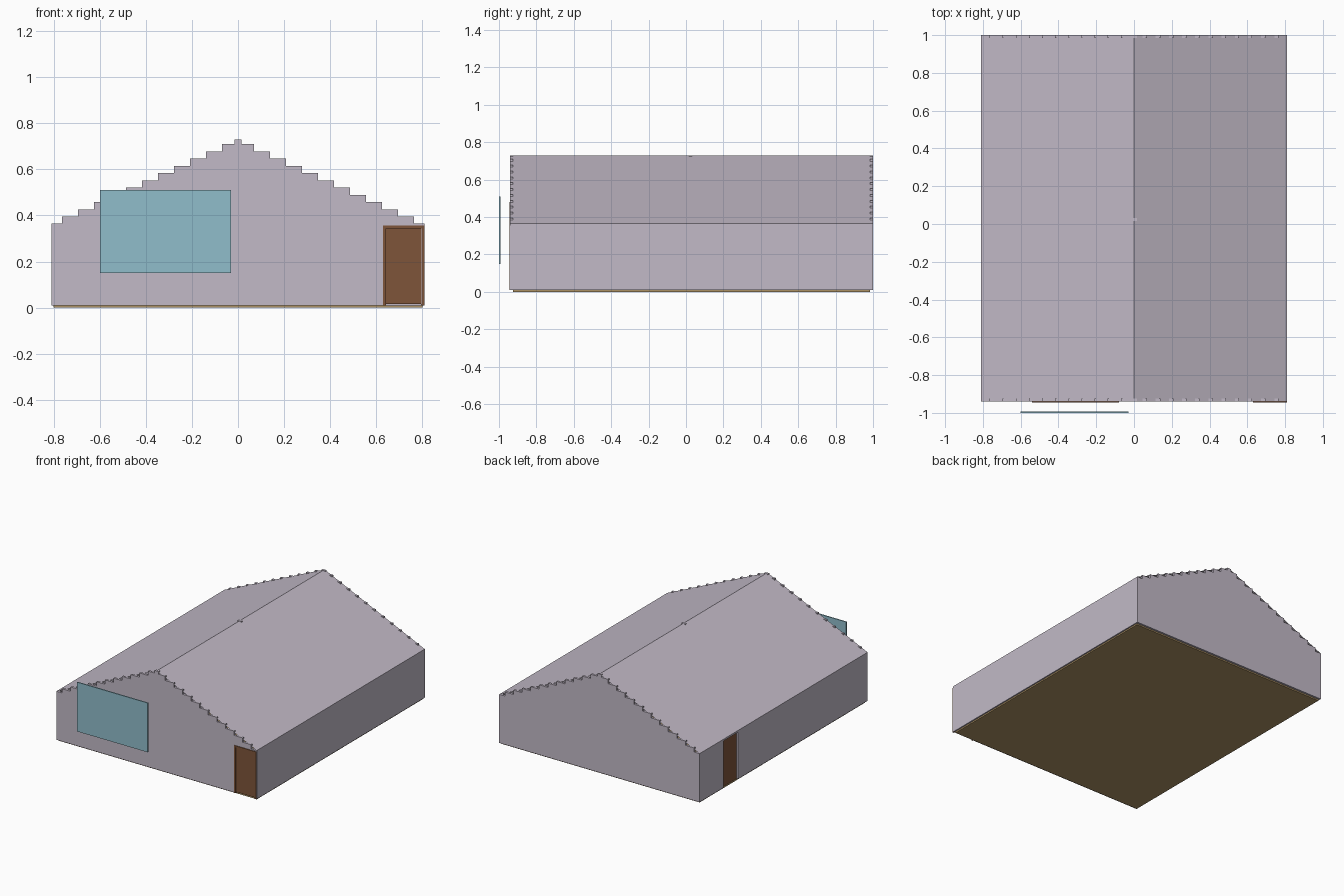
import bpy
import bmesh

if "Cube" in bpy.data.objects:
    bpy.data.objects.remove(bpy.data.objects["Cube"])

T = 0.016                      # wall thickness
HW, Y0, Y1 = 0.81, -0.94, 1.0  # house half width, front, back
Z0, EAVE, RIDGE = 0.01, 0.365, 0.73


def material(name, rgb):
    m = bpy.data.materials.new(name)
    m.diffuse_color = (*rgb, 1)
    m.use_nodes = True
    m.node_tree.nodes["Principled BSDF"].inputs["Base Color"].default_value = m.diffuse_color
    return m


PLASTER = material("plaster", (0.54, 0.49, 0.57))
WOOD = material("wood", (0.21, 0.09, 0.042))
FLOOR = material("floor_boards", (0.42, 0.29, 0.13))
GLASS = material("glass", (0.28, 0.51, 0.60))


def finish(name, bm, mat):
    bmesh.ops.recalc_face_normals(bm, faces=bm.faces)
    me = bpy.data.meshes.new(name)
    bm.to_mesh(me)
    bm.free()
    ob = bpy.data.objects.new(name, me)
    bpy.context.collection.objects.link(ob)
    if mat:
        me.materials.append(mat)
    return ob


def add_box(bm, x, y, z):
    verts = bmesh.ops.create_cube(bm, size=1)["verts"]
    for v in verts:
        for i, (a, b) in enumerate((x, y, z)):
            v.co[i] = a if v.co[i] < 0 else b


def boxes(name, mat, *specs):
    bm = bmesh.new()
    for s in specs:
        add_box(bm, *s)
    return finish(name, bm, mat)


def cut(wall, name, x, y, z):
    cutter = boxes(name, None, (x, y, z))
    cutter.hide_render = True
    cutter.display_type = 'WIRE'
    mod = wall.modifiers.new(name, 'BOOLEAN')
    mod.operation = 'DIFFERENCE'
    mod.solver = 'EXACT'
    mod.object = cutter


def gable(name, y, half, inset=0.0):
    """Wall with a stepped gable, extruded from y to y + T."""
    steps = [(half, EAVE)]
    steps += [(0.765 - 0.0695 * i - inset, 0.395 + 0.0315 * i) for i in range(11)]
    steps.append((0.015, RIDGE))
    right, z = [], Z0
    for x, top in steps:
        right += [(x, z), (x, top)]
        z = top
    outline = right + [(-x, z) for x, z in reversed(right)]
    bm = bmesh.new()
    face = bm.faces.new([bm.verts.new((x, y, z)) for x, z in outline])
    ext = bmesh.ops.extrude_face_region(bm, geom=[face])["geom"]
    bmesh.ops.translate(bm, vec=(0, T, 0),
                        verts=[g for g in ext if isinstance(g, bmesh.types.BMVert)])
    return finish(name, bm, PLASTER)


def frame(name, x, z, y, w, sill=True):
    (x0, x1), (z0, z1) = x, z
    parts = [((x0, x0 + w), y, z), ((x1 - w, x1), y, z),
             ((x0 + w, x1 - w), y, (z1 - w, z1))]
    if sill:
        parts.append(((x0 + w, x1 - w), y, (z0, z0 + w)))
    return boxes(name, WOOD, *parts)


# Floor slab
boxes("floor", FLOOR, ((-0.8, 0.8), (-0.925, 0.985), (0, Z0)))

# Gable walls and the inner cross wall
front = gable("front_wall", Y0, HW)
gable("back_wall", Y1 - T, HW)
gable("cross_wall", 0.015, HW - T, inset=0.045)

# Side walls
left = boxes("left_wall", PLASTER, ((-HW, -HW + T), (Y0 + T, Y1 - T), (Z0, EAVE)))
boxes("right_wall", PLASTER, ((HW - T, HW), (Y0 + T, Y1 - T), (Z0, EAVE)))

# Thin roof sheets
for side, s in (("left", -1), ("right", 1)):
    bm = bmesh.new()
    bm.faces.new([bm.verts.new(c) for c in (
        (0, Y0, RIDGE), (s * HW, Y0, EAVE), (s * HW, Y1, EAVE), (0, Y1, RIDGE))])
    roof = finish("roof_" + side, bm, PLASTER)
    if roof.data.polygons[0].normal.z < 0:
        roof.data.flip_normals()

# Openings
cut(front, "window_opening", (-0.53, -0.09), (Y0 - 0.1, Y0 + 0.1), (0.19, 0.47))
cut(front, "front_door_opening", (0.635, HW - T), (Y0 - 0.1, Y0 + 0.1), (-0.05, 0.35))
cut(left, "side_door_opening", (-HW - 0.1, -HW + 0.1), (0.555, 0.725), (-0.05, 0.352))

# Window frame and the loose pane standing in front of it
frame("window_frame", (-0.54, -0.08), (0.18, 0.48), (Y0 - 0.005, Y0 + T + 0.003), 0.012)
boxes("window_glass", GLASS, ((-0.6, -0.03), (-1.0, -0.992), (0.15, 0.51)))

# Front door and its frame
frame("front_door_frame", (0.63, 0.809), (Z0, 0.356), (Y0 - 0.005, Y0 + T), 0.012, False)
boxes("front_door", WOOD, ((0.642, 0.797), (Y0 + 0.002, Y0 + 0.012), (0.016, 0.344)))

# Side door, set back in the wall
boxes("side_door", WOOD, ((-HW + 0.012, -HW + 0.02), (0.555, 0.725), (Z0, 0.352)))
